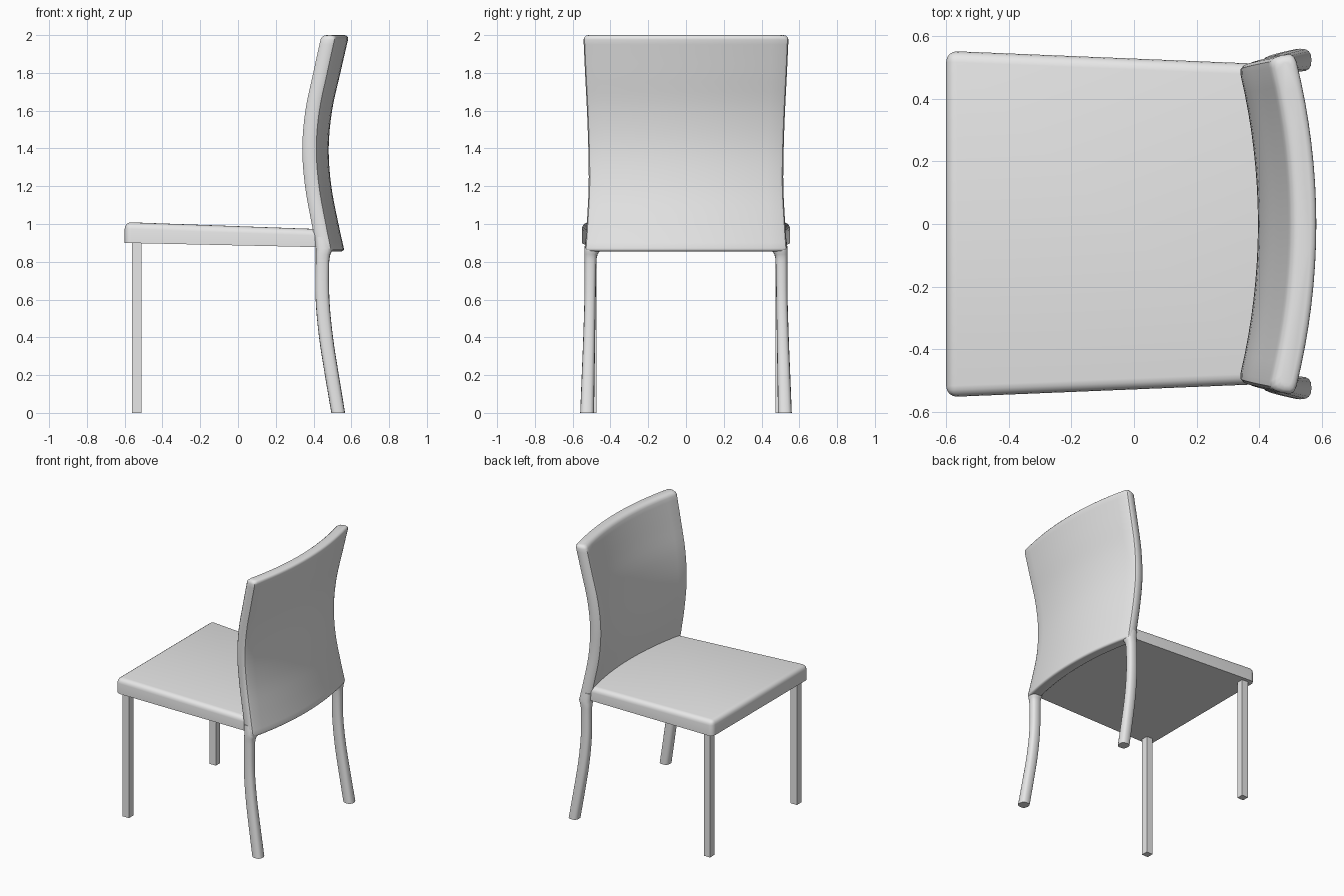
import bpy, bmesh, math
from mathutils import Vector

cube = bpy.data.objects.get("Cube")
if cube:
    bpy.data.objects.remove(cube, do_unlink=True)

GREY = (0.8, 0.8, 0.8, 1.0)
grey = bpy.data.materials.new("light_grey")
grey.use_nodes = True
grey.diffuse_color = GREY
grey.node_tree.nodes["Principled BSDF"].inputs["Base Color"].default_value = GREY


def finish(bm, name, smooth=True):
    """Turn a bmesh into a named, coloured object."""
    bmesh.ops.recalc_face_normals(bm, faces=bm.faces)
    mesh = bpy.data.meshes.new(name)
    bm.to_mesh(mesh)
    bm.free()
    mesh.materials.append(grey)
    obj = bpy.data.objects.new(name, mesh)
    bpy.context.collection.objects.link(obj)
    if smooth:
        bpy.ops.object.select_all(action='DESELECT')
        obj.select_set(True)
        bpy.context.view_layer.objects.active = obj
        bpy.ops.object.shade_smooth_by_angle(angle=math.radians(40))
    return obj


def loft(rings):
    """Skin a list of equal-length closed rings and cap both ends."""
    bm = bmesh.new()
    rows = [[bm.verts.new(p) for p in ring] for ring in rings]
    n = len(rows[0])
    for a, b in zip(rows, rows[1:]):
        for i in range(n):
            j = (i + 1) % n
            bm.faces.new((a[i], a[j], b[j], b[i]))
    bm.faces.new(rows[0])
    bm.faces.new(rows[-1])
    return bm


def spline(keys, z):
    """Smoothly interpolate rows of (z, values...) at height z."""
    i = max(k for k in range(len(keys) - 1) if k == 0 or keys[k][0] <= z)
    p1, p2 = Vector(keys[i]), Vector(keys[i + 1])
    p0 = Vector(keys[i - 1]) if i else 2 * p1 - p2
    p3 = Vector(keys[i + 2]) if i + 2 < len(keys) else 2 * p2 - p1
    d = p2[0] - p1[0]
    t = (z - p1[0]) / d
    m1 = (p2 - p0) * (d / (p2[0] - p0[0]))
    m2 = (p3 - p1) * (d / (p3[0] - p1[0]))
    return (p1 * (2*t**3 - 3*t*t + 1) + m1 * (t**3 - 2*t*t + t)
            + p2 * (3*t*t - 2*t**3) + m2 * (t**3 - t*t))


def power(v, e):
    return math.copysign(abs(v) ** e, v)


# Backrest: a slab bowed in plan, with rounded ends, top and bottom
BOW = 0.24
back_keys = [(0.855, 0.522, 0.533), (1.0, 0.490, 0.523), (1.2, 0.452, 0.513),
             (1.4, 0.438, 0.515), (1.6, 0.456, 0.522), (1.8, 0.500, 0.532),
             (2.0, 0.546, 0.541)]


def back_ring(z, inset):
    _, xc, w = spline(back_keys, z)
    h, cap = 0.042 - inset, 0.03
    y0 = w - cap - inset

    def point(y, across, along=0.0):
        tangent = Vector((-2 * BOW * y, 1, 0)).normalized()
        normal = Vector((tangent.y, -tangent.x, 0))
        return Vector((xc - BOW * y * y, y, z)) + normal * across + tangent * along

    def end(side):
        angles = [math.radians(a) * side for a in (-60, -30, 0, 30, 60)]
        return [point(side * y0, h * power(math.sin(a), 0.7),
                      side * cap * power(math.cos(a), 0.7)) for a in angles]

    ys = [y0 * (i / 8 - 1) for i in range(17)]
    return ([point(y, -h) for y in ys] + end(1)
            + [point(y, h) for y in reversed(ys)] + end(-1))


BOTTOM, TOP, R = 0.855, 2.0, 0.024
levels = []
for a in (0, 30, 60, 90):
    c, s = math.cos(math.radians(a)), math.sin(math.radians(a))
    levels.append((R * (1 - c), R * (1 - s)))
rows = [(BOTTOM + 0.7 * dz, 0.7 * inset) for dz, inset in levels]
rows += [(0.9 + 0.05 * i, 0) for i in range(22)]
rows += [(TOP - dz, inset) for dz, inset in reversed(levels)]
finish(loft([back_ring(z, i) for z, i in rows]), "backrest")

# Rear legs: height, front x, back x, inner y, outer y, flared into the backrest
leg_keys = [(0.0, 0.494, 0.567, 0.487, 0.560), (0.2, 0.460, 0.534, 0.484, 0.552),
            (0.4, 0.429, 0.503, 0.481, 0.544), (0.6, 0.411, 0.484, 0.478, 0.538),
            (0.8, 0.411, 0.483, 0.474, 0.537), (0.84, 0.411, 0.489, 0.468, 0.538),
            (0.865, 0.411, 0.498, 0.452, 0.538), (0.93, 0.405, 0.480, 0.465, 0.530)]
leg_levels = [0.05 * i for i in range(17)] + [0.82, 0.84, 0.855, 0.87, 0.9, 0.93]
for side, label in ((1, "left"), (-1, "right")):
    rings = []
    for z in leg_levels:
        _, x0, x1, y0, y1 = spline(leg_keys, z)
        ring = []
        for i in range(16):
            a = math.tau * i / 16
            ring.append(((x0 + x1) / 2 + (x1 - x0) / 2 * power(math.cos(a), 0.75),
                         side * ((y0 + y1) / 2 + (y1 - y0) / 2 * power(math.sin(a), 0.75)),
                         z))
        rings.append(ring)
    finish(loft(rings), "rear_leg_" + label)

# Seat: tapered, sloping slab with a softened rim, its rear tucked in the backrest
outline = [(-0.6, -0.553)]
outline += [(0.485 - BOW * y * y, y) for y in [0.511 * (i / 5 - 1) for i in range(11)]]
outline += [(-0.6, 0.553)]
seat = loft([[(x, y, 0.90 - 0.022 * (x + 0.6)) for x, y in outline],
             [(x, y, 1.01 - 0.036 * (x + 0.6)) for x, y in outline]])
rim = []
for e in seat.edges:
    a, b = e.verts
    at_front = [v.co.x < -0.59 for v in (a, b)]
    at_top = [v.co.z > 0.94 for v in (a, b)]
    if any(at_front) and (all(at_top) or (all(at_front) and any(at_top))):
        rim.append(e)
bmesh.ops.bevel(seat, geom=rim, offset=0.035, offset_type='OFFSET', segments=4,
                profile=0.5, affect='EDGES', clamp_overlap=True)
finish(seat, "seat")

# Front legs: plain square posts
for side, label in ((1, "left"), (-1, "right")):
    post = bmesh.new()
    bmesh.ops.create_cube(post, size=1)
    for v in post.verts:
        v.co = (-0.536 + 0.05 * v.co.x, side * 0.5 + 0.05 * v.co.y, 0.455 * (2 * v.co.z + 1))
    finish(post, "front_leg_" + label, smooth=False)
